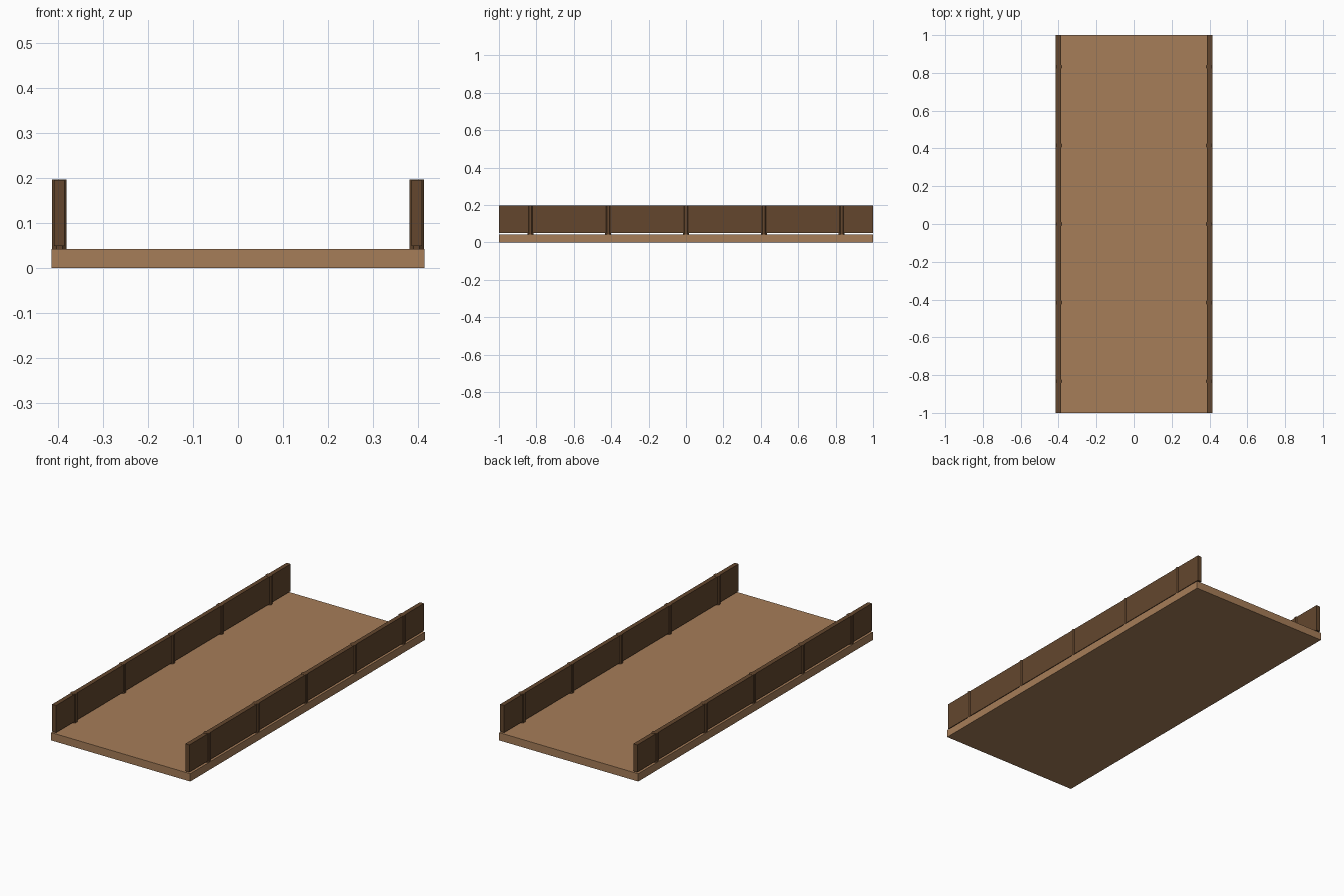
import bpy
import math

cube = bpy.data.objects.get("Cube")
if cube:
    bpy.data.objects.remove(cube, do_unlink=True)


def make_material(name, color):
    mat = bpy.data.materials.new(name)
    mat.use_nodes = True
    mat.diffuse_color = color
    mat.node_tree.nodes["Principled BSDF"].inputs["Base Color"].default_value = color
    return mat


light_wood = make_material("light wood", (0.38, 0.205, 0.098, 1))
dark_wood = make_material("dark wood", (0.125, 0.062, 0.027, 1))


def box(name, x, z_range, size_x, size_y, mat):
    low, high = z_range
    bpy.ops.mesh.primitive_cube_add(size=1, location=(x, 0, (low + high) / 2))
    obj = bpy.context.object
    obj.name = name
    obj.scale = (size_x, size_y, high - low)
    bpy.ops.object.transform_apply(location=False, rotation=False, scale=True)
    obj.data.materials.append(mat)


def post(name, x, y, z_range):
    low, high = z_range
    bpy.ops.mesh.primitive_cylinder_add(
        vertices=8, radius=0.0175, depth=high - low,
        location=(x, y, (low + high) / 2), rotation=(0, 0, math.pi / 8))
    obj = bpy.context.object
    obj.name = name
    obj.data.materials.append(dark_wood)


# Flat deck
deck_top = 0.042
box("deck", 0, (0, deck_top), 0.83, 2, light_wood)

# Side boards raised slightly above the deck, held by evenly spaced posts
rail_x = 0.398
for side, label in ((1, "left"), (-1, "right")):
    box(label + "_side_board", side * rail_x, (0.049, 0.196), 0.024, 2, dark_wood)
    for i in range(-2, 3):
        post(f"{label}_post_{i + 3}", side * rail_x, i * 0.416, (deck_top, 0.197))
